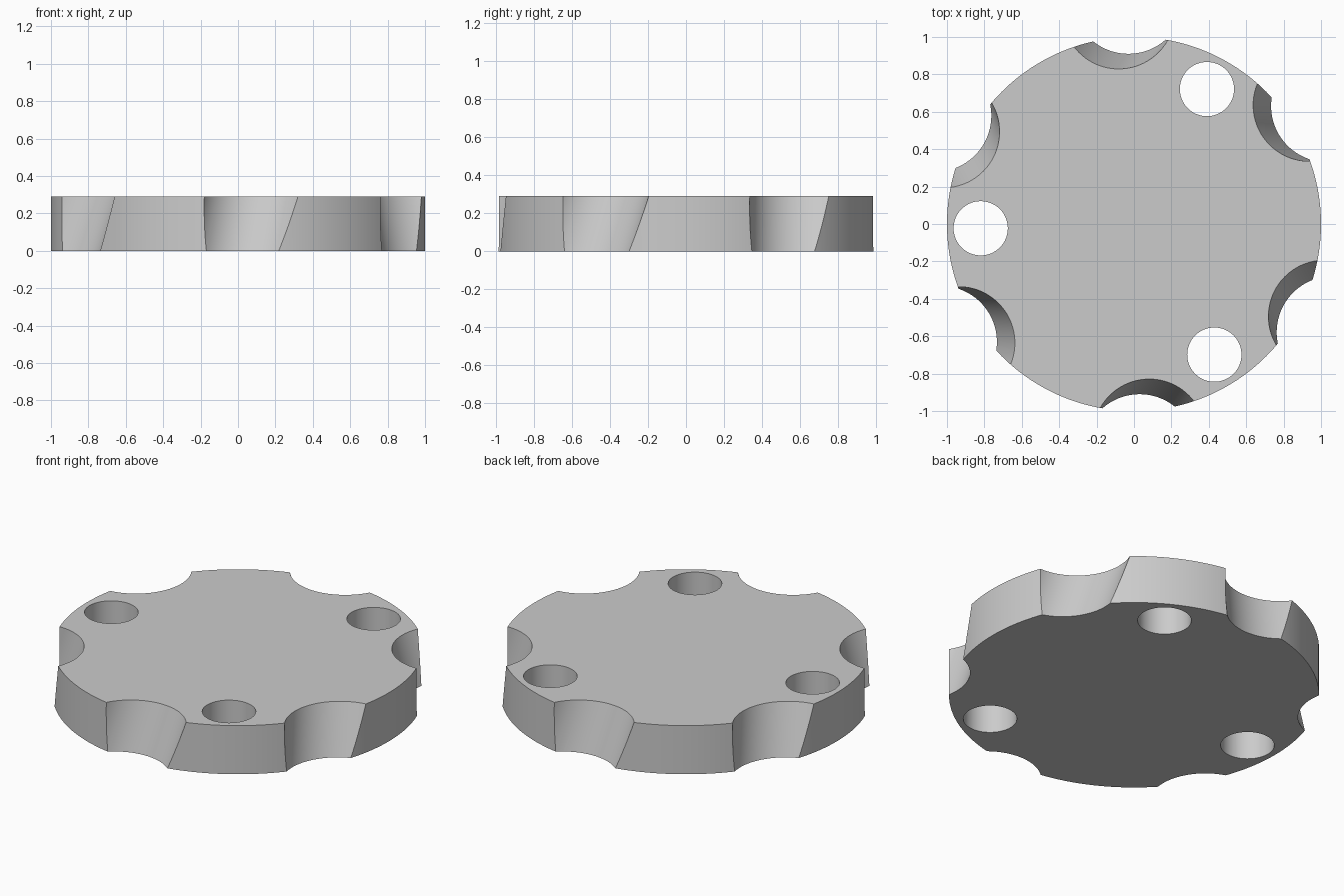
import bpy, bmesh, math
from mathutils import Matrix, Vector

cube = bpy.data.objects.get("Cube")
if cube:
    bpy.data.objects.remove(cube, do_unlink=True)

HEIGHT = 0.29
MARGIN = 0.1  # cutters reach past both flat faces


def material(name, rgb):
    mat = bpy.data.materials.new(name)
    mat.use_nodes = True
    mat.diffuse_color = (*rgb, 1)
    mat.node_tree.nodes["Principled BSDF"].inputs["Base Color"].default_value = (*rgb, 1)
    return mat


def add_cylinder(bm, radius, low, high, z0, z1, sides):
    """Round bar from centre low at z0 to centre high at z1, with level ends."""
    new = bmesh.ops.create_cone(bm, cap_ends=True, segments=sides, radius1=radius,
                                radius2=radius, depth=1)["verts"]
    for v in new:
        t = v.co.z + 0.5
        c = low.lerp(high, t)
        v.co = Vector((v.co.x + c.x, v.co.y + c.y, z0 + t * (z1 - z0)))


def make_object(name, bm, mat):
    mesh = bpy.data.meshes.new(name)
    bm.to_mesh(mesh)
    bm.free()
    mesh.materials.append(mat)
    obj = bpy.data.objects.new(name, mesh)
    bpy.context.collection.objects.link(obj)
    return obj


grey = material("light grey", (0.6, 0.6, 0.6))

# Round plate
bm = bmesh.new()
centre = Vector((0, 0))
add_cylinder(bm, 1, centre, centre, 0, HEIGHT, 192)
disc = make_object("knob_disc", bm, grey)

# Six slanted grip notches and three through holes
bm = bmesh.new()
low, high = Vector((0.03, -1.21)), Vector((0.082, -1.129))
extra = (high - low) * MARGIN / HEIGHT
for i in range(6):
    turn = Matrix.Rotation(math.radians(60 * i), 2)
    add_cylinder(bm, 0.30, turn @ (low - extra), turn @ (high + extra),
                 -MARGIN, HEIGHT + MARGIN, 128)
for i in range(3):
    a = math.radians(61.6 + 120 * i)
    spot = Vector((math.cos(a), math.sin(a))) * 0.82
    add_cylinder(bm, 0.145, spot, spot, -MARGIN, HEIGHT + MARGIN, 64)
cutter = make_object("notch_and_hole_cutter", bm, grey)
cutter.hide_render = True

# Cut, then smooth the curved walls
cut = disc.modifiers.new("cut", "BOOLEAN")
cut.operation = "DIFFERENCE"
cut.solver = "EXACT"
cut.object = cutter
bpy.ops.object.select_all(action="DESELECT")
disc.select_set(True)
bpy.context.view_layer.objects.active = disc
bpy.ops.object.modifier_apply(modifier="cut")
bpy.data.objects.remove(cutter, do_unlink=True)
bpy.ops.object.shade_smooth_by_angle(angle=math.radians(30))
